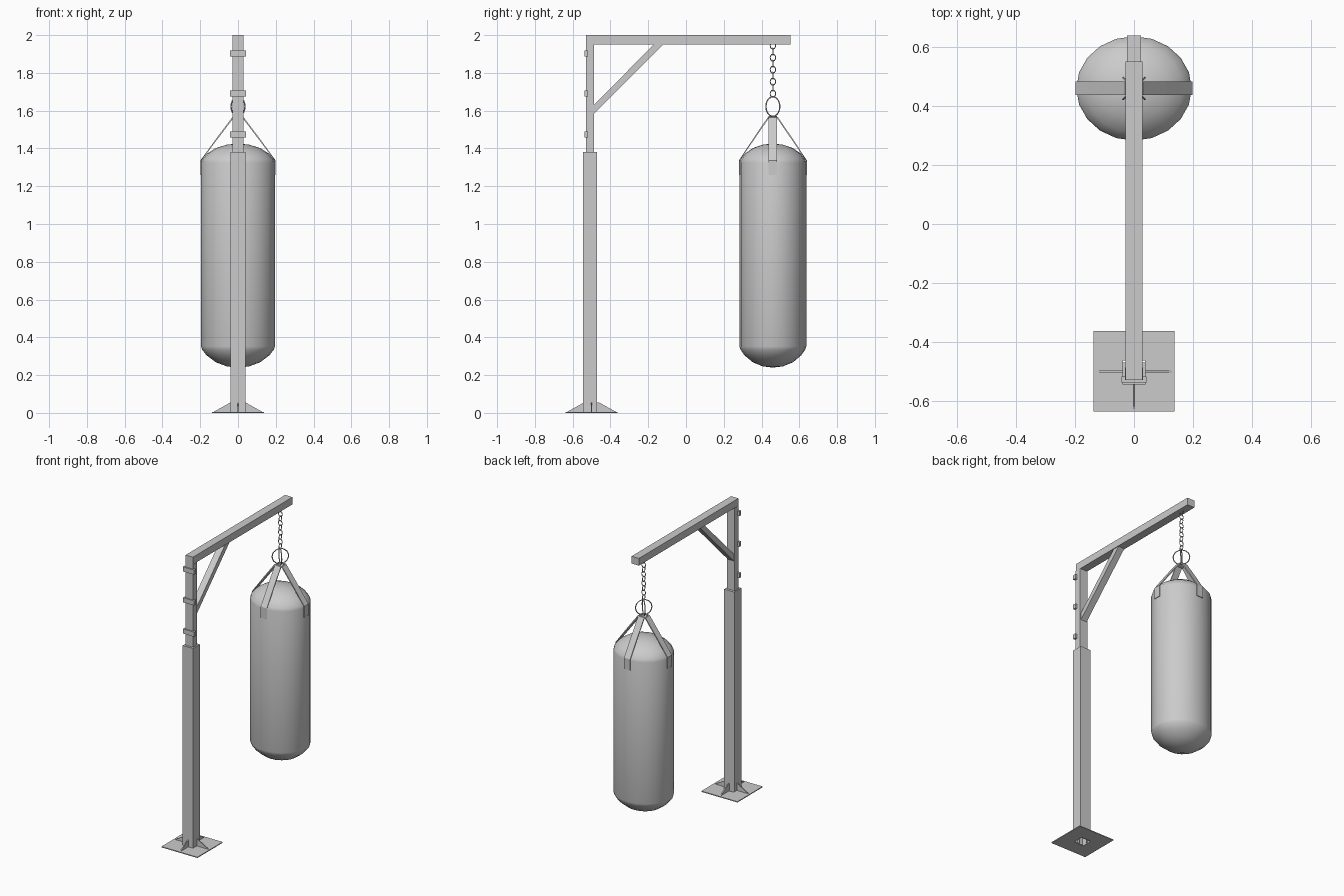
import bpy, bmesh, math
from mathutils import Matrix, Vector

cube = bpy.data.objects.get("Cube")
if cube:
    bpy.data.objects.remove(cube, do_unlink=True)

grey = bpy.data.materials.new("plain grey")
grey.use_nodes = True
grey.diffuse_color = (0.6, 0.6, 0.6, 1)
grey.node_tree.nodes["Principled BSDF"].inputs["Base Color"].default_value = (0.6, 0.6, 0.6, 1)

POST_Y, BAG_Y = -0.505, 0.46


def finish(name, bm, smooth=False):
    bmesh.ops.recalc_face_normals(bm, faces=bm.faces)
    mesh = bpy.data.meshes.new(name)
    bm.to_mesh(mesh)
    bm.free()
    mesh.materials.append(grey)
    obj = bpy.data.objects.new(name, mesh)
    bpy.context.collection.objects.link(obj)
    if smooth:
        bpy.ops.object.select_all(action='DESELECT')
        obj.select_set(True)
        bpy.context.view_layer.objects.active = obj
        bpy.ops.object.shade_smooth_by_angle(angle=math.radians(50))
    return obj


def prism(name, outline, width, origin=(0, 0, 0), angle=90):
    """Extrude an outline of (outward, height) points sideways; angle turns outward from +x."""
    bm = bmesh.new()
    face = bm.faces.new([bm.verts.new((u, -width / 2, z)) for u, z in outline])
    new = bmesh.ops.extrude_face_region(bm, geom=[face])["geom"]
    bmesh.ops.translate(bm, verts=[v for v in new if isinstance(v, bmesh.types.BMVert)],
                        vec=(0, width, 0))
    turn = Matrix.Translation(origin) @ Matrix.Rotation(math.radians(angle), 4, 'Z')
    bmesh.ops.transform(bm, matrix=turn, verts=bm.verts)
    return finish(name, bm)


def bar(name, y0, y1, z0, z1, width):
    return prism(name, [(y0, z0), (y1, z0), (y1, z1), (y0, z1)], width)


def ring(name, z, radius, tube, angle, stretch=1.0, sides=20):
    """Upright ring above the bag, its flat side turned by angle."""
    bm = bmesh.new()
    rows = []
    for i in range(sides):
        a = math.tau * i / sides
        rows.append([bm.verts.new(((radius + tube * math.cos(b)) * math.cos(a), tube * math.sin(b),
                                   (radius + tube * math.cos(b)) * math.sin(a) * stretch))
                     for b in (math.tau * j / 6 for j in range(6))])
    for i in range(sides):
        near, far = rows[i], rows[(i + 1) % sides]
        for j in range(6):
            k = (j + 1) % 6
            bm.faces.new((near[j], far[j], far[k], near[k]))
    turn = Matrix.Translation((0, BAG_Y, z)) @ Matrix.Rotation(math.radians(angle), 4, 'Z')
    bmesh.ops.transform(bm, matrix=turn, verts=bm.verts)
    return finish(name, bm, True)


# Base plate with a square opening under the hollow post
bm = bmesh.new()
loops = []
for half in (0.137, 0.037):
    for z in (0, 0.006):
        loops.append([bm.verts.new((sx * half, -0.5 + sy * half, z))
                      for sx, sy in ((-1, -1), (1, -1), (1, 1), (-1, 1))])
for a, b in ((0, 1), (1, 3), (3, 2), (2, 0)):
    for i in range(4):
        j = (i + 1) % 4
        bm.faces.new((loops[a][i], loops[a][j], loops[b][j], loops[b][i]))
finish("base_plate", bm)

# Triangular gussets round the foot of the post
for n, angle in enumerate((0, 90, 180, 270)):
    prism(f"base_gusset_{n + 1}", [(0.03, 0.004), (0.132, 0.004), (0.04, 0.055), (0.03, 0.055)],
          0.007, (0, -0.5, 0), angle)

# Lower post, open at the bottom
lower = bar("lower_post", -0.545, -0.47, 0.002, 1.38, 0.078)
bm = bmesh.new()
bm.from_mesh(lower.data)
bmesh.ops.delete(bm, geom=[f for f in bm.faces if f.normal.z < -0.9], context='FACES')
bm.to_mesh(lower.data)
bm.free()

# Upper post, arm and diagonal brace
bar("upper_post", -0.53, -0.487, 1.3, 1.95, 0.06)
bar("top_arm", -0.53, 0.552, 1.95, 2.0, 0.056)
prism("diagonal_brace", [(-0.488, 1.583), (-0.488, 1.63), (-0.17, 1.951), (-0.12, 1.951)], 0.046)

# Brackets on the front of the upper post
for n, z in enumerate((1.475, 1.69, 1.902)):
    bar(f"post_bracket_{n + 1}", -0.538, -0.518, z - 0.016, z + 0.016, 0.086)

# Punching bag: a lathed profile, slightly wider across than deep
profile = [(0.24, 0), (0.246, 0.3), (0.268, 0.6), (0.305, 0.85), (0.335, 0.97), (0.352, 1),
           (1.325, 1), (1.342, 0.97), (1.372, 0.84), (1.402, 0.6), (1.42, 0.3), (1.426, 0)]
SIDES = 20
bm = bmesh.new()
rows = []
for z, r in profile:
    count = SIDES if r else 1
    rows.append([bm.verts.new((0.196 * r * math.cos(math.tau * i / count),
                               BAG_Y + 0.177 * r * math.sin(math.tau * i / count), z))
                 for i in range(count)])
for low, high in zip(rows, rows[1:]):
    for i in range(SIDES):
        j = (i + 1) % SIDES
        corners = [low[i % len(low)], low[j % len(low)], high[j % len(high)], high[i % len(high)]]
        bm.faces.new(list(dict.fromkeys(corners)))
finish("bag_body", bm, True)

# Four straps from the bag sides to the hanging rings
for n, (angle, reach) in enumerate(((0, 0.199), (90, 0.18), (180, 0.199), (270, 0.18))):
    path = [(reach, 1.26), (reach, 1.337), (reach * 0.55, 1.46), (reach * 0.15, 1.565), (0, 1.572)]
    inner = [(max(u - 0.005, 0), z - (0.005 if u < reach else 0)) for u, z in reversed(path)]
    prism(f"bag_strap_{n + 1}", path + inner, 0.046, (0, BAG_Y, 0), angle)

# Crossed hanging rings and chain links
for n, angle in enumerate((45, -45)):
    ring(f"hanging_ring_{n + 1}", 1.622, 0.052, 0.0035, angle)
for n in range(9):
    ring(f"chain_link_{n + 1}", 1.69 + n * 0.0318, 0.0145, 0.0025, 90 if n % 2 == 0 else 0, 1.25, 12)
